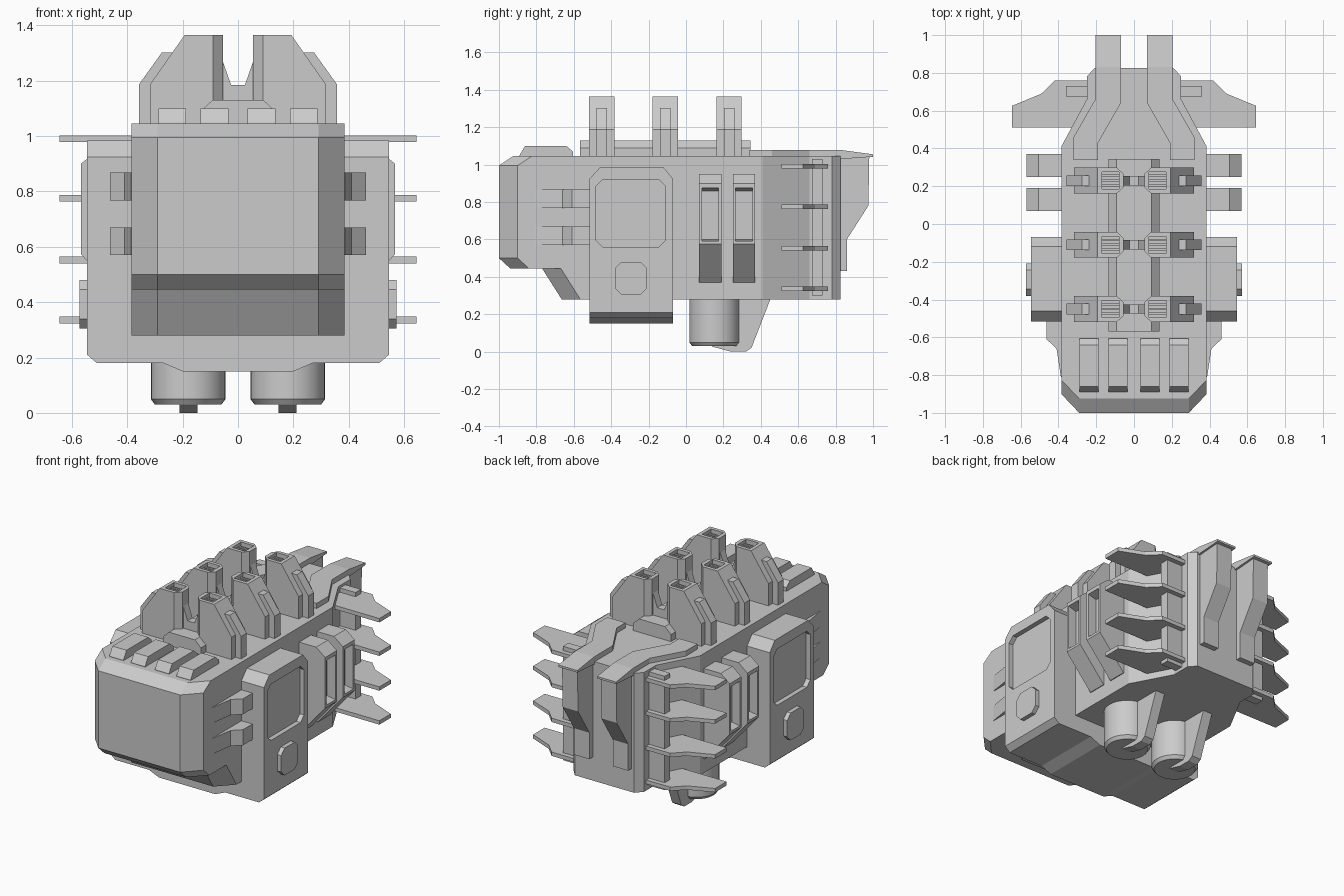
import bpy, bmesh, math

if "Cube" in bpy.data.objects:
    bpy.data.objects.remove(bpy.data.objects["Cube"])


def apply_mods(o):
    bpy.context.view_layer.objects.active = o
    for m in list(o.modifiers):
        bpy.ops.object.modifier_apply(modifier=m.name)


def loft(name, rings, mirror=False):
    """Skin matching closed rings of 3D points and cap both ends."""
    bm = bmesh.new()
    vs = [[bm.verts.new(p) for p in r] for r in rings]
    n = len(rings[0])
    for a, b in zip(vs, vs[1:]):
        for i in range(n):
            j = (i + 1) % n
            bm.faces.new((a[i], a[j], b[j], b[i]))
    bm.faces.new(vs[0])
    bm.faces.new(vs[-1])
    bmesh.ops.recalc_face_normals(bm, faces=bm.faces)
    me = bpy.data.meshes.new(name)
    bm.to_mesh(me)
    bm.free()
    o = bpy.data.objects.new(name, me)
    bpy.context.collection.objects.link(o)
    if mirror:
        mirror_x(o)
    return o


def mirror_x(o):
    m = o.modifiers.new("mirror", 'MIRROR')
    m.use_mirror_merge = False
    apply_mods(o)


def prism(name, pts, axis, a, b, mirror=False):
    """Extrude a 2D profile along an axis from a to b."""
    put = {'x': lambda p, t: (t, p[0], p[1]),
           'y': lambda p, t: (p[0], t, p[1]),
           'z': lambda p, t: (p[0], p[1], t)}[axis]
    return loft(name, [[put(p, t) for p in pts] for t in (a, b)], mirror)


def rect(u0, u1, v0, v1, c=0.0):
    """Rectangle profile, optionally with cut corners."""
    if not c:
        return [(u0, v0), (u1, v0), (u1, v1), (u0, v1)]
    return [(u0 + c, v0), (u1 - c, v0), (u1, v0 + c), (u1, v1 - c),
            (u1 - c, v1), (u0 + c, v1), (u0, v1 - c), (u0, v0 + c)]


def cut(o, cutter):
    m = o.modifiers.new("cut", 'BOOLEAN')
    m.operation = 'DIFFERENCE'
    m.solver = 'EXACT'
    m.object = cutter
    cutter.hide_render = True
    apply_mods(o)
    bpy.data.objects.remove(cutter)


def both(half):
    return half + [(-u, v) for u, v in reversed(half)]


# main hull, chamfered at the nose and tapered at the tail
def plan(front, z):
    half = [(0.29, front), (0.385, front + 0.1), (0.385, 0.41),
            (0.25, 0.66), (0.25, 0.78), (0.21, 0.825)]
    return [(x, y, z) for x, y in both(half)]


loft("hull", [plan(-0.94, 0.445), plan(-1, 0.5), plan(-1, 0.995), plan(-0.925, 1.045)])
loft("lower_hull", [plan(-0.665, 0.28), plan(-0.77, 0.446)])


# saddle wrapping under the hull, with recessed side panels and knobs
def saddle_ring(y, top):
    half = [(0.2, 0.15), (0.27, 0.18), (0.51, 0.18), (0.545, 0.21), (0.545, top)]
    return [(x, y, z) for x, z in both(half)]


saddle = loft("saddle", [saddle_ring(-0.515, 0.925), saddle_ring(-0.46, 0.985),
                         saddle_ring(-0.12, 0.985), saddle_ring(-0.07, 0.925)])
for a, b in ((0.515, 0.6), (-0.6, -0.515)):
    cut(saddle, prism("panel_cutter", rect(-0.48, -0.11, 0.56, 0.92, 0.035), 'x', a, b))
prism("side_knob", rect(-0.38, -0.208, 0.305, 0.48, 0.035), 'x', 0.53, 0.572, True)

# small fins ahead of the saddle
for z in (0.57, 0.768):
    prism("front_side_fin", [(0.37, -0.5), (0.463, -0.5), (0.463, -0.61), (0.41, -0.66),
                             (0.387, -0.81), (0.37, -0.81)], 'z', z, z + 0.1, True)

# side vents behind the saddle
for y in (0.13, 0.31):
    vent = prism("side_vent", [(0.37, 0.37), (0.39, 0.37), (0.568, 0.575), (0.568, 0.9),
                               (0.505, 0.95), (0.37, 0.95)], 'y', y - 0.06, y + 0.06)
    cut(vent, prism("vent_cutter", [(0.51, 0.6), (0.6, 0.585), (0.6, 0.885), (0.51, 0.86)],
                    'y', y - 0.045, y + 0.045))
    mirror_x(vent)

# stacked tail blades on upright posts
prism("blade_post", rect(0.23, 0.36, 0.675, 0.73), 'z', 0.3, 1.03, True)
for z in (0.323, 0.54, 0.763, 0.978):
    prism("tail_blade", [(0.24, 0.76), (0.42, 0.76), (0.49, 0.69), (0.645, 0.626),
                         (0.645, 0.51), (0.3, 0.51), (0.24, 0.6)], 'z', z, z + 0.025, True)

# rear straps folding over the tail
prism("strap", [(0.07, 0.83), (0.205, 0.83), (0.205, 0.66), (0.32, 0.46), (0.32, 0.34),
                (0.19, 0.34), (0.19, 0.43), (0.07, 0.64)], 'z', 1.03, 1.078, True)
prism("strap_tip", [(0.83, 1.03), (0.83, 1.078), (1.0, 1.055), (1.0, 1.042)],
      'x', 0.07, 0.205, True)
prism("strap_drop", [(0.8, 1.045), (0.98, 1.045), (0.975, 0.78), (0.86, 0.6),
                     (0.86, 0.43), (0.8, 0.43)], 'x', 0.083, 0.192, True)

# wedges on the nose
for x in (0.085, 0.238):
    prism("nose_wedge", [(-0.89, 1.03), (-0.89, 1.05), (-0.86, 1.1), (-0.64, 1.1),
                         (-0.605, 1.07), (-0.605, 1.03)], 'x', x - 0.05, x + 0.05, True)

# centre spine on top
prism("spine", both([(0.135, 1.03), (0.135, 1.09), (0.092, 1.13)]), 'y', -0.568, 0.345)

# three pairs of launch blocks
for y in (-0.45, -0.11, 0.23):
    block = loft("launch_block", [
        [(0.055, y - 0.035, z), (0.09, y - 0.068, z), (x, y - 0.068, z),
         (x, y + 0.068, z), (0.09, y + 0.068, z), (0.055, y + 0.035, z)]
        for x, z in ((0.317, 1.03), (0.317, 1.188), (0.193, 1.365))])
    cut(block, prism("block_cutter", rect(0.08, 0.17, y - 0.045, y + 0.045), 'z', 1.32, 1.4))
    mirror_x(block)
    for dy in (-0.025, 0, 0.025):
        prism("block_slat", rect(0.075, 0.175, y + dy - 0.006, y + dy + 0.006),
              'z', 1.31, 1.345, True)
    prism("block_rib", [(0.2, 1.03), (0.357, 1.03), (0.357, 1.188), (0.275, 1.302), (0.2, 1.302)],
          'y', y - 0.028, y + 0.028, True)
    prism("block_bridge", both([(0.06, 1.1), (0.06, 1.285), (0.025, 1.185)]),
          'y', y - 0.025, y + 0.025)

# belly thrusters with swept fins
for s in (-1, 1):
    rings = []
    for r, z in ((0.12, 0.03), (0.135, 0.05), (0.135, 0.3)):
        rings.append([(s * 0.18 + r * math.cos(t * math.tau / 32),
                       0.153 + r * math.sin(t * math.tau / 32), z) for t in range(32)])
    o = loft("belly_thruster", rings)
    bpy.ops.object.select_all(action='DESELECT')
    o.select_set(True)
    bpy.context.view_layer.objects.active = o
    bpy.ops.object.shade_smooth_by_angle(angle=math.radians(30))
prism("thruster_fin", [(0.1, 0.29), (0.455, 0.29), (0.35, 0.02), (0.32, 0), (0.24, 0),
                       (0.14, 0.027)], 'x', 0.147, 0.212, True)
